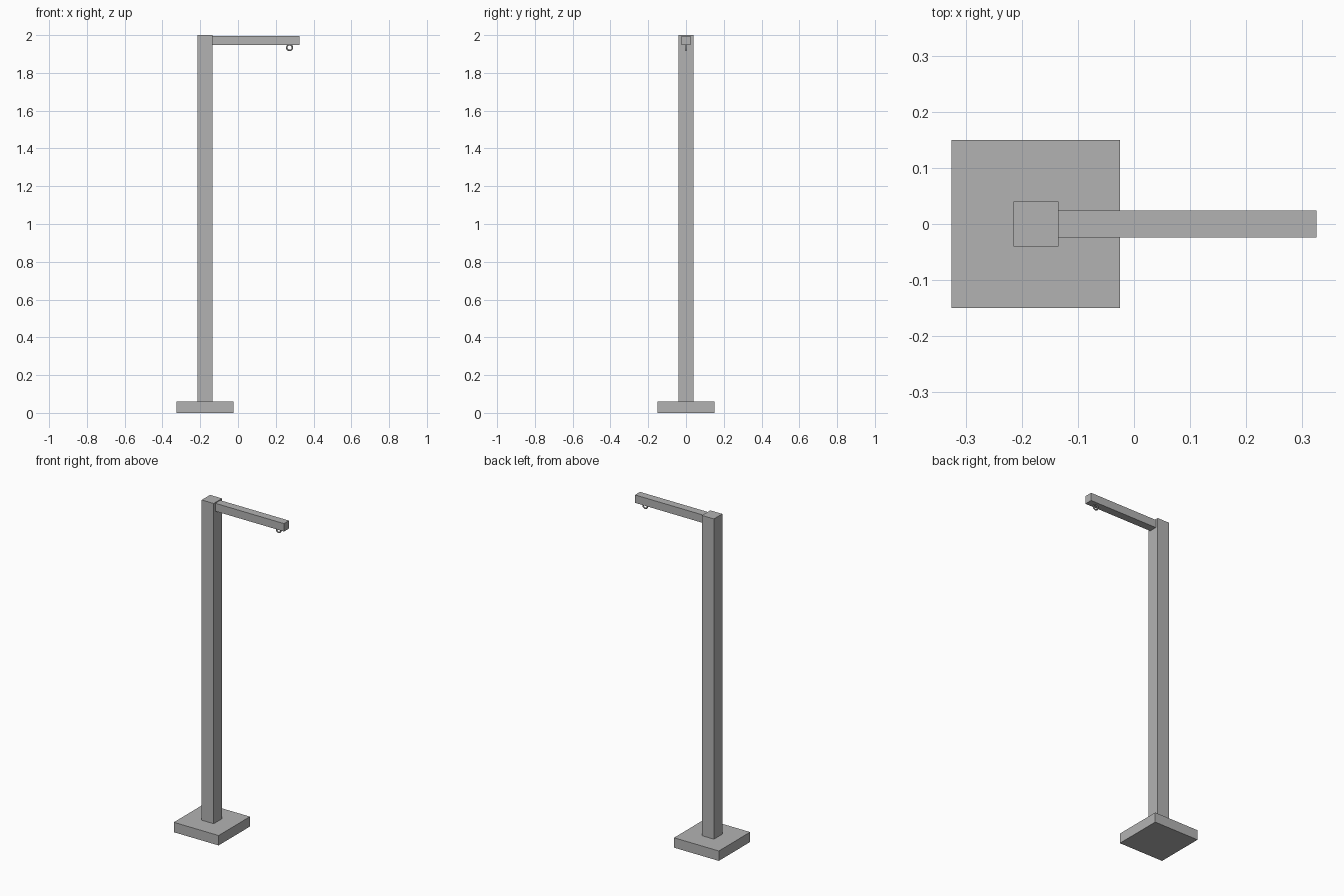
import bpy
import math

if "Cube" in bpy.data.objects:
    bpy.data.objects.remove(bpy.data.objects["Cube"])

grey = bpy.data.materials.new("grey metal")
grey.diffuse_color = (0.45, 0.45, 0.45, 1)
grey.use_nodes = True
grey.node_tree.nodes["Principled BSDF"].inputs["Base Color"].default_value = grey.diffuse_color


def box(name, x, y, z):
    """Box spanning the given (min, max) ranges."""
    spans = (x, y, z)
    bpy.ops.mesh.primitive_cube_add(size=1, location=[(a + b) / 2 for a, b in spans])
    ob = bpy.context.object
    ob.name = name
    ob.scale = [b - a for a, b in spans]
    bpy.ops.object.transform_apply(location=False, rotation=False, scale=True)
    ob.data.materials.append(grey)
    return ob


# Square foot, upright post and horizontal arm
box("base", (-0.325, -0.025), (-0.15, 0.15), (0, 0.06))
box("post", (-0.215, -0.135), (-0.04, 0.04), (0.06, 2.0))
box("arm", (-0.135, 0.325), (-0.024, 0.024), (1.947, 1.995))

# Hanging ring under the arm tip
bpy.ops.mesh.primitive_torus_add(
    major_radius=0.015, minor_radius=0.004, major_segments=24, minor_segments=10,
    location=(0.273, 0, 1.934), rotation=(math.pi / 2, 0, 0))
ring = bpy.context.object
ring.name = "hanging_ring"
ring.data.materials.append(grey)
bpy.ops.object.shade_smooth_by_angle()
